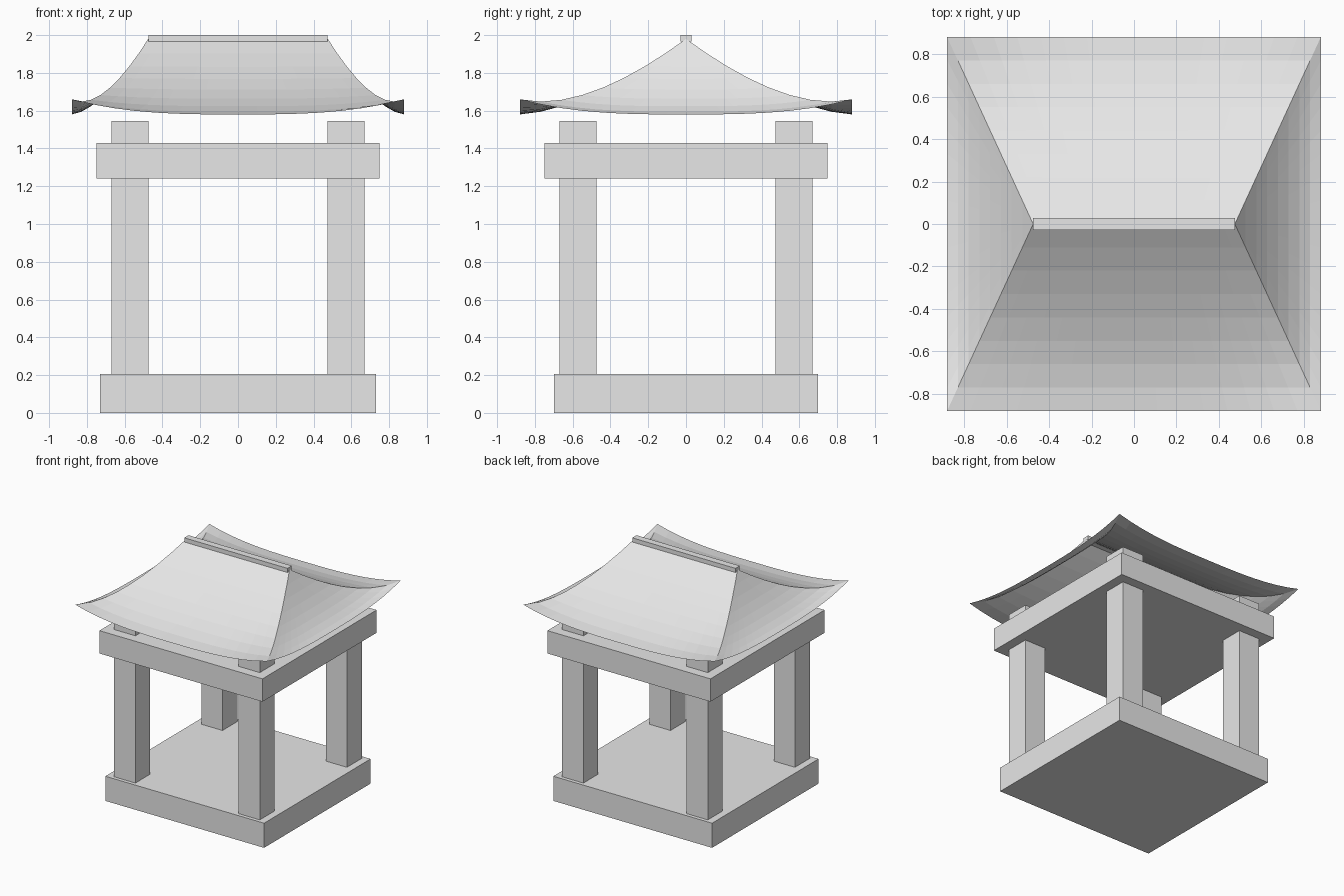
import bpy
import bmesh
from mathutils import Matrix, Vector

cube = bpy.data.objects.get("Cube")
if cube:
    bpy.data.objects.remove(cube, do_unlink=True)

stone = bpy.data.materials.new("light_grey_stone")
stone.use_nodes = True
stone.diffuse_color = (0.8, 0.8, 0.8, 1)
stone.node_tree.nodes["Principled BSDF"].inputs["Base Color"].default_value = (0.8, 0.8, 0.8, 1)


def finish(name, bm):
    mesh = bpy.data.meshes.new(name)
    bm.to_mesh(mesh)
    bm.free()
    mesh.materials.append(stone)
    obj = bpy.data.objects.new(name, mesh)
    bpy.context.collection.objects.link(obj)
    return obj


def box(name, x0, x1, y0, y1, z0, z1):
    bm = bmesh.new()
    size = Matrix.Diagonal((x1 - x0, y1 - y0, z1 - z0, 1))
    centre = Matrix.Translation(((x0 + x1) / 2, (y0 + y1) / 2, (z0 + z1) / 2))
    bmesh.ops.create_cube(bm, size=1, matrix=centre @ size)
    return finish(name, bm)


# Base and upper slab
box("base", -0.73, 0.73, -0.70, 0.70, 0, 0.205)
box("upper_slab", -0.75, 0.75, -0.75, 0.75, 1.24, 1.43)

# Four square posts that rise through the slab
INNER, OUTER = 0.475, 0.67
for side, sx in (("left", 1), ("right", -1)):
    for end, sy in (("front", -1), ("back", 1)):
        xs = sorted((sx * INNER, sx * OUTER))
        ys = sorted((sy * INNER, sy * OUTER))
        box(f"{end}_{side}_post", *xs, *ys, 0.205, 1.545)

# Hipped roof sheet: sagging slopes with upturned corners
EAVE, RIDGE, ROWS, COLS = 0.88, 0.475, 8, 16


def roof_point(t, s, facing):
    """t runs ridge to eave, s runs hip to hip (-1 to 1)."""
    z = 1.58 + 0.4 * (1 - t) ** 1.6 + 0.08 * t ** 3 * abs(s) ** 3
    half = RIDGE + (EAVE - RIDGE) * t
    if facing in ("front", "back"):
        sign = -1 if facing == "front" else 1
        return Vector((-sign * s * half, sign * EAVE * t, z))
    sign = 1 if facing == "left" else -1
    return Vector((sign * half, sign * s * EAVE * t, z))


bm = bmesh.new()
for facing in ("front", "back", "left", "right"):
    grid = [[bm.verts.new(roof_point(r / ROWS, 2 * c / COLS - 1, facing))
             for c in range(COLS + 1)] for r in range(ROWS + 1)]
    for r in range(ROWS):
        for c in range(COLS):
            bm.faces.new((grid[r][c], grid[r + 1][c],
                          grid[r + 1][c + 1], grid[r][c + 1]))
bmesh.ops.remove_doubles(bm, verts=bm.verts[:], dist=0.0005)
bmesh.ops.dissolve_degenerate(bm, edges=bm.edges[:], dist=0.0001)
finish("roof", bm)

# Ridge cap
box("ridge_cap", -0.475, 0.475, -0.028, 0.028, 1.965, 2.0)
